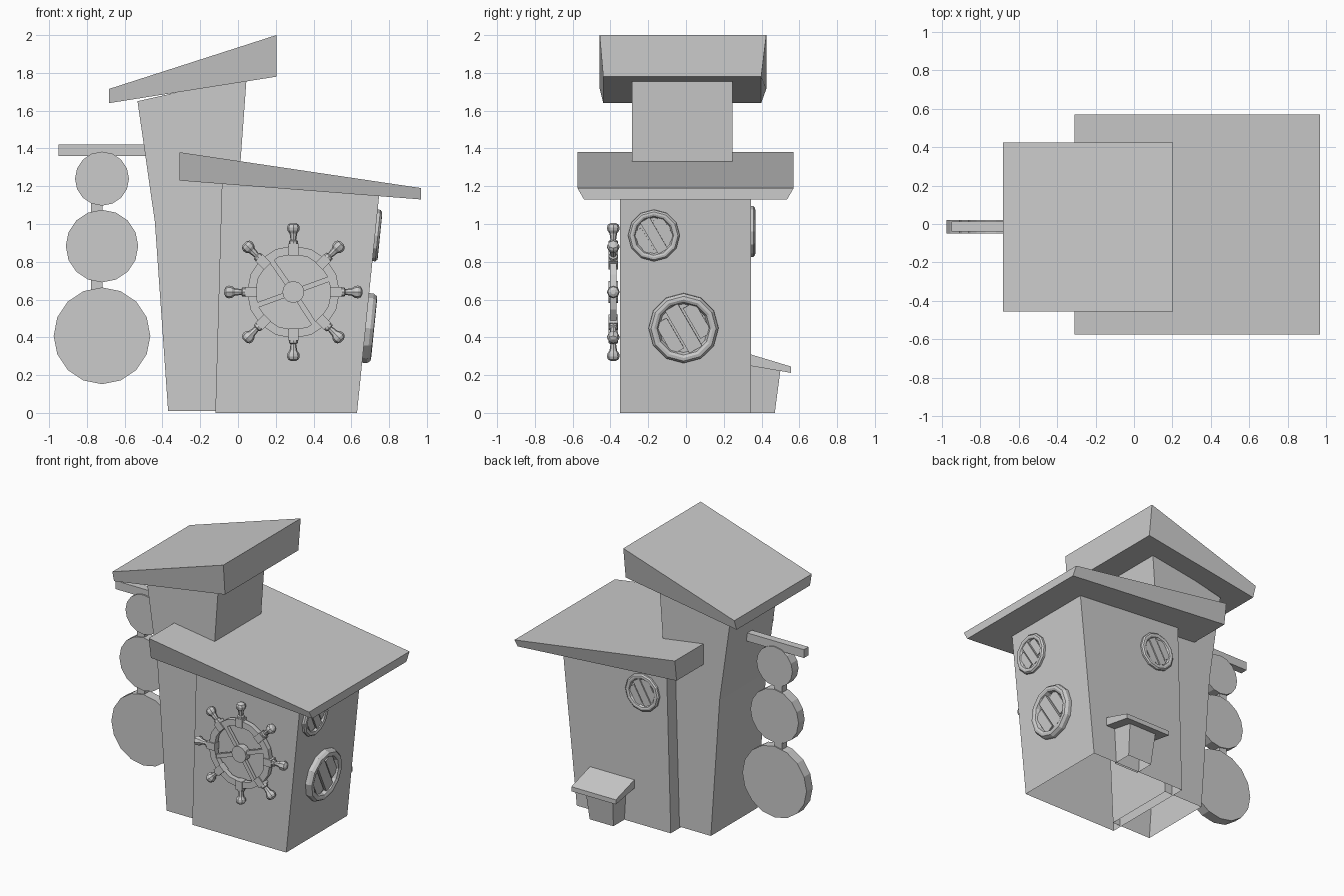
import bpy, bmesh, math
from mathutils import Matrix, Vector

if "Cube" in bpy.data.objects:
    bpy.data.objects.remove(bpy.data.objects["Cube"])


def make(name, verts, faces, mat=Matrix()):
    bm = bmesh.new()
    vs = [bm.verts.new(v) for v in verts]
    for f in faces:
        bm.faces.new([vs[i] for i in f])
    bmesh.ops.recalc_face_normals(bm, faces=bm.faces)
    me = bpy.data.meshes.new(name)
    bm.to_mesh(me)
    bm.free()
    ob = bpy.data.objects.new(name, me)
    bpy.context.collection.objects.link(ob)
    ob.matrix_world = mat
    return ob


def loft(name, rings, bottom=True, top=True, mat=Matrix()):
    """Skin a stack of rings that have equal point counts."""
    n = len(rings[0])
    faces = [(a * n + i, a * n + (i + 1) % n, (a + 1) * n + (i + 1) % n, (a + 1) * n + i)
             for a in range(len(rings) - 1) for i in range(n)]
    if bottom:
        faces.append(tuple(range(n))[::-1])
    if top:
        faces.append(tuple(range((len(rings) - 1) * n, len(rings) * n)))
    return make(name, [p for r in rings for p in r], faces, mat)


def quad(xl, zl, xr, zr, y0, y1):
    """Rectangle in plan whose left and right ends have their own height."""
    return [(xl, y0, zl), (xr, y0, zr), (xr, y1, zr), (xl, y1, zl)]


def box(name, x0, x1, y0, y1, z0, z1, mat=Matrix()):
    return loft(name, [quad(x0, z0, x1, z0, y0, y1), quad(x0, z1, x1, z1, y0, y1)], mat=mat)


def lathe(name, profile, n, mat, caps=True, phase=0.0):
    """Revolve (radius, height) points around local z."""
    rings = [[(r * math.cos(phase + math.tau * i / n), r * math.sin(phase + math.tau * i / n), h)
              for i in range(n)] for r, h in profile]
    return loft(name, rings, caps, caps, mat)


def frame(origin, xa, ya, za):
    m = Matrix((xa, ya, za)).transposed().to_4x4()
    m.translation = origin
    return m


# Main hut and leaning tower, both open underneath
loft("hut_body", [quad(-.12, 0, .63, 0, -.35, .345),
                  quad(-.085, 1.22, .747, 1.15, -.35, .345)], bottom=False)
loft("tower", [quad(-.37, .01, -.06, .01, -.285, .245),
               quad(-.44, 1.01, -.01, 1.01, -.285, .245),
               quad(-.532, 1.65, .046, 1.78, -.285, .245)], bottom=False)

# Slanted roofs, slightly narrower underneath
low = quad(-.31, 1.23, .97, 1.13, -.55, .55)
low[1], low[2] = (.97, -.54, 1.13), (.97, .535, 1.13)
loft("hut_roof", [low, quad(-.31, 1.38, .97, 1.19, -.575, .57)])
loft("tower_roof", [quad(-.683, 1.64, .203, 1.78, -.438, .398),
                    quad(-.683, 1.715, .203, 2.0, -.457, .425)])

# Small lean-to at the back
loft("lean_to", [quad(.25, 0, .44, 0, .33, .47), quad(.235, .25, .455, .25, .33, .503)],
     bottom=False)
make("lean_to_roof",
     [(x, y, z) for x in (.17, .525) for y, z in ((.335, .312), (.557, .245), (.557, .212), (.335, .25))],
     [(0, 1, 2, 3), (4, 5, 6, 7), (0, 1, 5, 4), (1, 2, 6, 5), (2, 3, 7, 6), (3, 0, 4, 7)])

# Hanging sign: beam, three discs, two links
box("sign_beam", -.95, -.42, -.04, .013, 1.36, 1.42)
for name, z, r in (("small", 1.24, .143), ("middle", .883, .192), ("large", .408, .256)):
    lathe("sign_disc_" + name, [(r, -.02), (r, .05)], 16,
          Matrix.Translation((-.72, 0, z)) @ Matrix.Rotation(math.pi / 2, 4, 'X'))
for i, (z0, z1) in enumerate(((1.05, 1.13), (.64, .72))):
    box("sign_link_%d" % i, -.777, -.717, -.04, .013, z0, z1)


# Portholes: bevelled ring, glass disc and three slanted boards
def porthole(name, origin, xa, za, R, d):
    ya = za.cross(xa)
    m = frame(origin, xa, ya, za)
    lathe(name + "_ring", [(R, -.01), (R, .55 * d), (.93 * R, .95 * d), (.84 * R, d),
                           (.76 * R, .85 * d), (.7 * R, .3 * d), (.7 * R, -.01)], 12, m, False)
    lathe(name + "_back", [(.74 * R, -.01), (.74 * R, .3 * d)], 12, m)
    tilt = m @ Matrix.Rotation(math.radians(30), 4, 'Z')
    for k, (c, w, l, h) in enumerate(((-.46, .19, .5, .55), (0, .21, .7, .7), (.46, .19, .5, .55))):
        box("%s_board_%d" % (name, k), (c - w) * R, (c + w) * R, -l * R, l * R, 0, h * d, tilt)


lean = math.atan2(.115, 1.13)
wall = Vector((math.cos(lean), 0, -math.sin(lean)))
side = Vector((0, 1, 0))
porthole("side_porthole_low", Vector((.676, -.013, .45)), side, wall, .185, .045)
porthole("side_porthole_high", Vector((.726, -.17, .94)), side, wall, .137, .026)
porthole("back_porthole", Vector((.10, .345, .96)), Vector((-1, 0, 0)), Vector((0, 1, 0)), .135, .022)

# Ship's wheel on the front
hub = Vector((.293, -.385, .64))
face = frame(hub, Vector((1, 0, 0)), Vector((0, 0, 1)), Vector((0, -1, 0)))
lathe("wheel_rim", [(.2, -.018), (.245, -.018), (.245, .018), (.2, .018), (.2, -.018)], 16, face, False)
lathe("wheel_hub", [(.058, -.025), (.058, .025)], 12, face)
for i, a in enumerate((20, 125, 200, 303)):
    box("wheel_spoke_%d" % i, .03, .21, -.014, .014, -.012, .012,
        face @ Matrix.Rotation(math.radians(a), 4, 'Z'))
for i in range(8):
    arm = face @ Matrix.Rotation(i * math.tau / 8, 4, 'Z')
    box("wheel_cuff_%d" % i, .193, .257, -.026, .026, -.026, .026, arm)
    lathe("wheel_handle_%d" % i,
          [(.024, .25), (.024, .27), (.015, .275), (.02, .31), (.031, .325), (.034, .342),
           (.028, .357), (.012, .366)], 8, arm @ Matrix.Rotation(math.pi / 2, 4, 'Y'))
